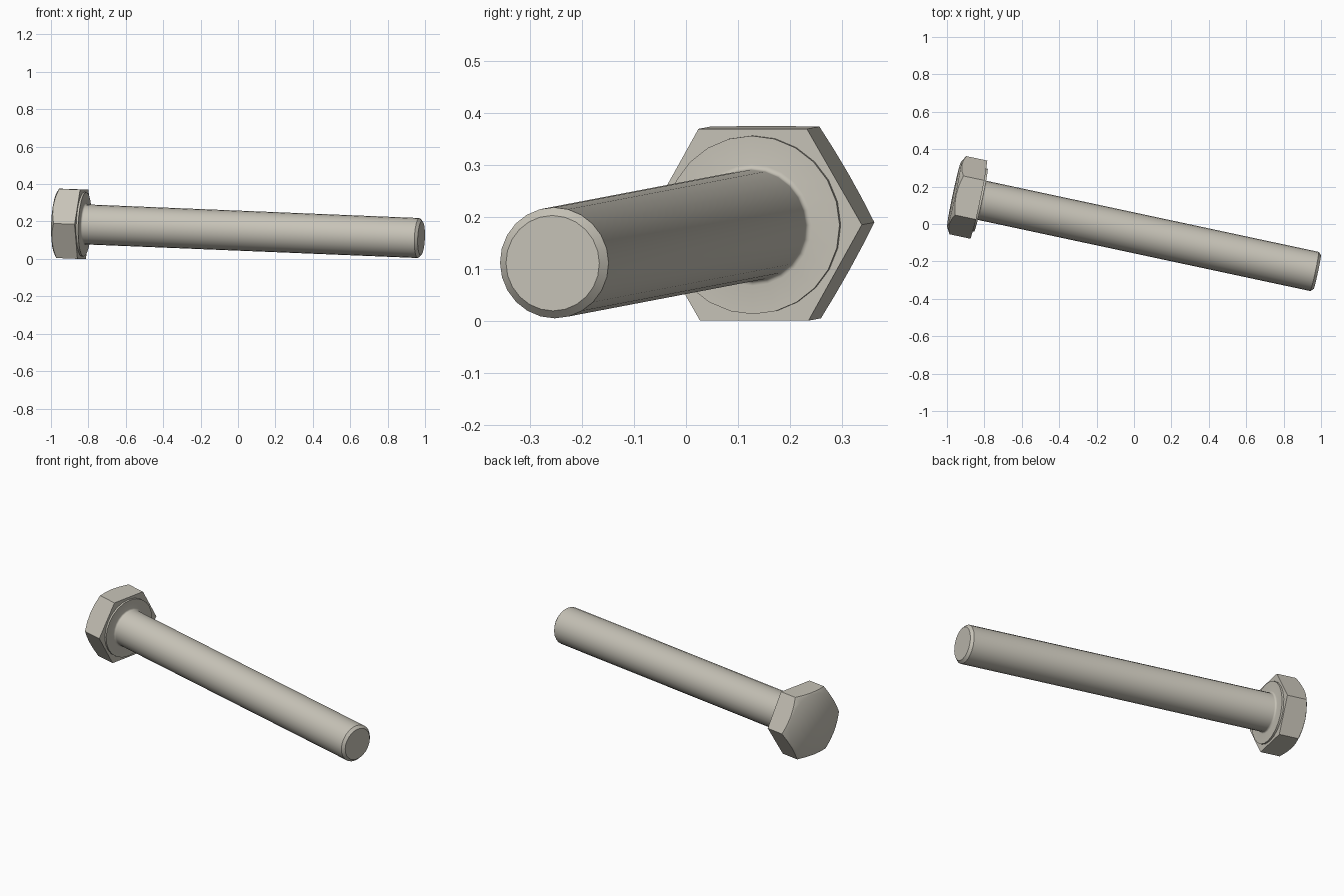
import bpy, bmesh, math
from mathutils import Matrix, Vector

cube = bpy.data.objects.get("Cube")
if cube:
    bpy.data.objects.remove(cube, do_unlink=True)

# Bolt axis: from the underside of the head to the tip
base = Vector((-0.829, 0.13, 0.185))
tip = Vector((0.98, -0.257, 0.111))
length = (tip - base).length
pose = Matrix.Translation(base) @ (tip - base).to_track_quat('Z', 'Y').to_matrix().to_4x4()

SIDES = 24
SHAFT_R, WASHER_R, FLAT_R = 0.107, 0.172, 0.185
DISC_R, HEAD_H, WASHER_H, FILLET, CHAMFER = 0.178, 0.136, 0.011, 0.01, 0.015

steel = bpy.data.materials.new("warm grey steel")
steel.use_nodes = True
colour = (0.57, 0.545, 0.475, 1)
steel.diffuse_color = colour
steel.node_tree.nodes["Principled BSDF"].inputs["Base Color"].default_value = colour


def circle(radius, z):
    return [(radius * math.cos(a), radius * math.sin(a), z)
            for a in (2 * math.pi * i / SIDES for i in range(SIDES))]


def hexagon(height):
    """Points along a hexagon, corners on the local x axis."""
    points = []
    for i in range(SIDES):
        side, step = divmod(i, SIDES // 6)
        a, b = (Vector((math.cos(t), math.sin(t), 0)) * FLAT_R / math.cos(math.pi / 6)
                for t in (side * math.pi / 3, (side + 1) * math.pi / 3))
        p = a.lerp(b, step * 6 / SIDES)
        points.append((p.x, p.y, height(p.length)))
    return points


def loft(name, rings, end_centre=None):
    """Skin a stack of rings, closing the ends."""
    bm = bmesh.new()
    loops = [[bm.verts.new(p) for p in ring] for ring in rings]
    for low, high in zip(loops, loops[1:]):
        for i in range(SIDES):
            j = (i + 1) % SIDES
            bm.faces.new((low[i], low[j], high[j], high[i]))
    bm.faces.new(loops[0])
    if end_centre:
        centre = bm.verts.new(end_centre)
        for i in range(SIDES):
            bm.faces.new((loops[-1][i], loops[-1][(i + 1) % SIDES], centre))
    else:
        bm.faces.new(loops[-1])
    bmesh.ops.recalc_face_normals(bm, faces=bm.faces)
    mesh = bpy.data.meshes.new(name)
    bm.to_mesh(mesh)
    bm.free()
    mesh.materials.append(steel)
    obj = bpy.data.objects.new(name, mesh)
    obj.matrix_world = pose
    bpy.context.collection.objects.link(obj)
    bpy.ops.object.select_all(action='DESELECT')
    obj.select_set(True)
    bpy.context.view_layer.objects.active = obj
    bpy.ops.object.shade_smooth_by_angle(angle=math.radians(35))
    return obj


# Hexagonal head with a conical chamfer cutting its corners
def chamfer_height(radius):
    return -HEAD_H + max(0, radius - DISC_R) * math.tan(math.pi / 6)


loft("hex_head",
     [hexagon(lambda r: 0), hexagon(chamfer_height), circle(DISC_R, -HEAD_H)],
     end_centre=(0, 0, -HEAD_H))

# Washer face, fillet, shaft and chamfered tip in one turned profile
profile = [(WASHER_R, -0.01), (WASHER_R, WASHER_H)]
for k in range(5):
    t = k / 4 * math.pi / 2
    profile.append((SHAFT_R + FILLET * (1 - math.sin(t)),
                    WASHER_H + FILLET * (1 - math.cos(t))))
profile += [(SHAFT_R, length - CHAMFER), (SHAFT_R - CHAMFER, length)]
loft("washer_face_and_shaft", [circle(r, z) for r, z in profile])
